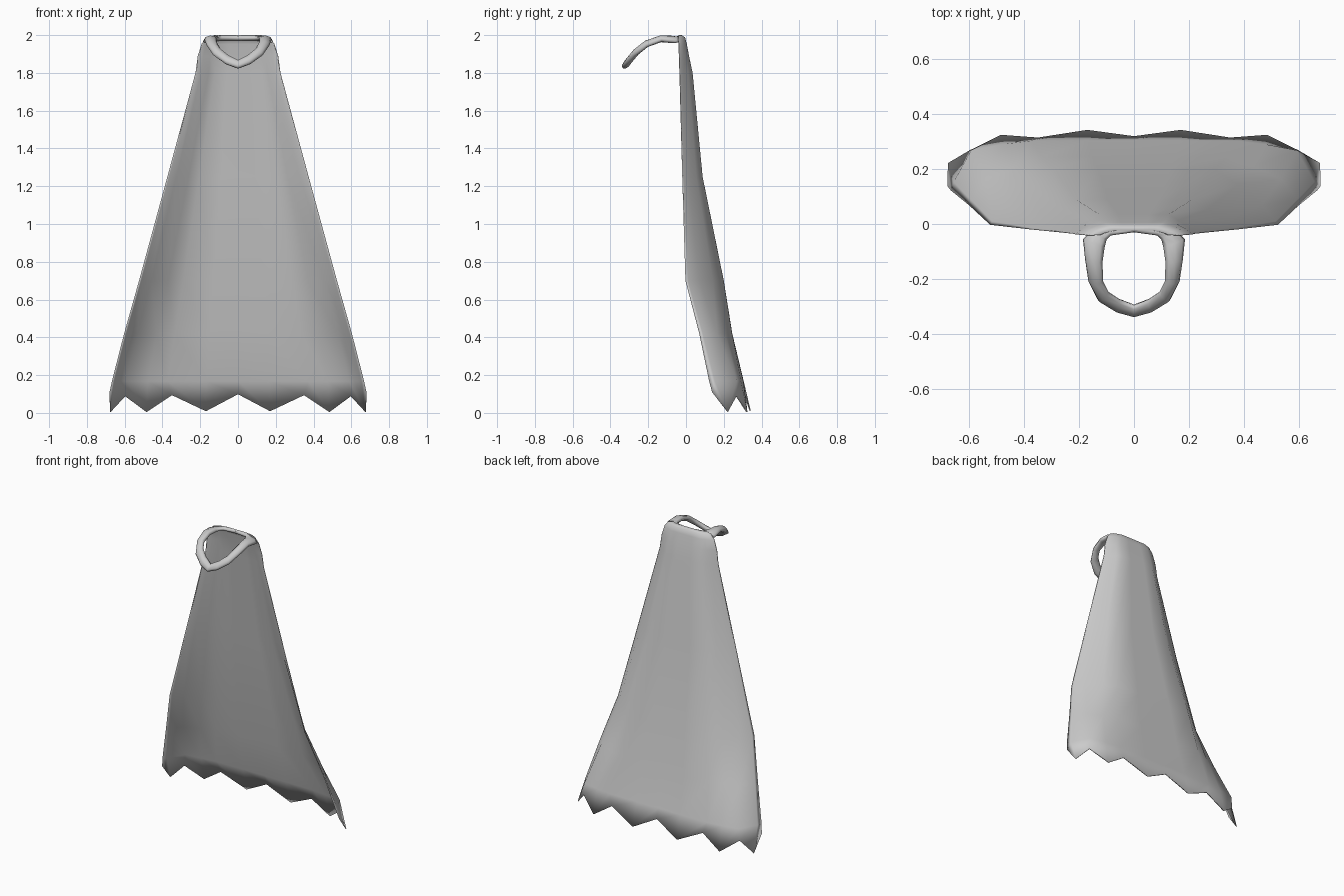
import bpy, bmesh, math
from mathutils import Vector

if "Cube" in bpy.data.objects:
    bpy.data.objects.remove(bpy.data.objects["Cube"])


def finish(name, bm):
    bmesh.ops.recalc_face_normals(bm, faces=bm.faces)
    mesh = bpy.data.meshes.new(name)
    bm.to_mesh(mesh)
    bm.free()
    obj = bpy.data.objects.new(name, mesh)
    bpy.context.collection.objects.link(obj)
    for p in mesh.polygons:
        p.use_smooth = True
    return obj


def mirrored(half):
    """Full left-to-right row from points listed centre to right edge."""
    return [Vector((-x, y, z)) for x, y, z in reversed(half[1:])] + [Vector(p) for p in half]


def distinct(verts):
    return [v for i, v in enumerate(verts) if v not in verts[:i]]


# Cape cloth: cross-sections lofted from the neck to the ragged hem
across = [0, .25, .56, .72, .89, .985, 1]
depth_flat = [1, 1, 1, .68, .28, .045, 0]
depth_full = [1, 1, .99, .92, .8, .17, 0]
# z, half width, front edge y, back y, fullness of the section
levels = [(2.0, .125, -.04, -.022, .4), (1.988, .165, -.042, -.005, .4),
          (1.955, .192, -.04, .004, .3), (1.89, .213, -.038, .016, .2),
          (1.8, .225, -.035, .035, 0), (1.25, .374, -.02, .088, .05),
          (.7, .524, -.003, .2, .15), (.42, .603, .07, .245, .5), (.17, .667, .122, .305, 1)]
rows = []
for z, w, yf, yb, t in levels:
    rows.append(mirrored([(w * a, yf + (yb - yf) * (d0 + (d1 - d0) * t), z)
                          for a, d0, d1 in zip(across, depth_flat, depth_full)]))
# Zigzag hem
rows.append(mirrored([(0, .32, .1), (.17, .343, .01), (.35, .315, .095), (.485, .325, .005),
                      (.6, .268, .09), (.678, .222, .005), (.68, .138, .11)]))

bm = bmesh.new()
grid = [[bm.verts.new(p) for p in row] for row in rows]
last = len(rows[0]) - 1
for up, low in zip(grid, grid[1:]):
    for c in range(last):
        bm.faces.new((up[c], up[c + 1], low[c + 1], low[c]))
bm.normal_update()

# Inner skin, tapering into the side edges and the hem
inside = []
for r, row in enumerate(grid):
    line = []
    for c, v in enumerate(row):
        rim = min(c, last - c)
        gap = (0, .004, .009, .013)[min(rim, 3)]
        if r == len(grid) - 1:
            gap = min(gap, .006)
        line.append(v if rim == 0 else bm.verts.new(v.co - v.normal * gap))
    inside.append(line)
for up, low in zip(inside, inside[1:]):
    for c in range(last):
        bm.faces.new((up[c], low[c], low[c + 1], up[c + 1]))
# Close the neck and the hem
for a, b in ((grid[0], inside[0]), (grid[-1], inside[-1])):
    for c in range(last):
        bm.faces.new(distinct([a[c], a[c + 1], b[c + 1], b[c]]))
finish("cape_cloth", bm)

# Collar: closed flattened tube between an outer and an inner outline
outer = [(0, -.014, 1.984), (.09, -.016, 1.984), (.155, -.025, 1.972), (.186, -.055, 1.966),
         (.178, -.13, 1.976), (.166, -.21, 1.945), (.13, -.28, 1.893), (.065, -.32, 1.848),
         (0, -.336, 1.825)]
inner = [(0, -.03, 1.986), (.085, -.042, 1.986), (.1, -.058, 1.986), (.107, -.085, 1.988),
         (.115, -.14, 1.984), (.112, -.21, 1.962), (.093, -.248, 1.928), (.052, -.275, 1.893),
         (0, -.297, 1.866)]


def loop(half):
    return [Vector(p) for p in half] + [Vector((-x, y, z)) for x, y, z in half[-2:0:-1]]


out, inn = loop(outer), loop(inner)
n, sides = len(out), 8
mid = [(a + b) / 2 for a, b in zip(out, inn)]
bm = bmesh.new()
rings = []
for i in range(n):
    radial = (out[i] - inn[i]) / 2
    tangent = mid[(i + 1) % n] - mid[i - 1]
    thick = .013 if mid[i].y > -.05 else .018
    up = radial.cross(tangent).normalized() * thick
    rings.append([bm.verts.new(mid[i] + radial * math.cos(k * math.tau / sides)
                               + up * math.sin(k * math.tau / sides)) for k in range(sides)])
for i in range(n):
    a, b = rings[i], rings[(i + 1) % n]
    for k in range(sides):
        j = (k + 1) % sides
        bm.faces.new((a[k], a[j], b[j], b[k]))
finish("collar", bm)
